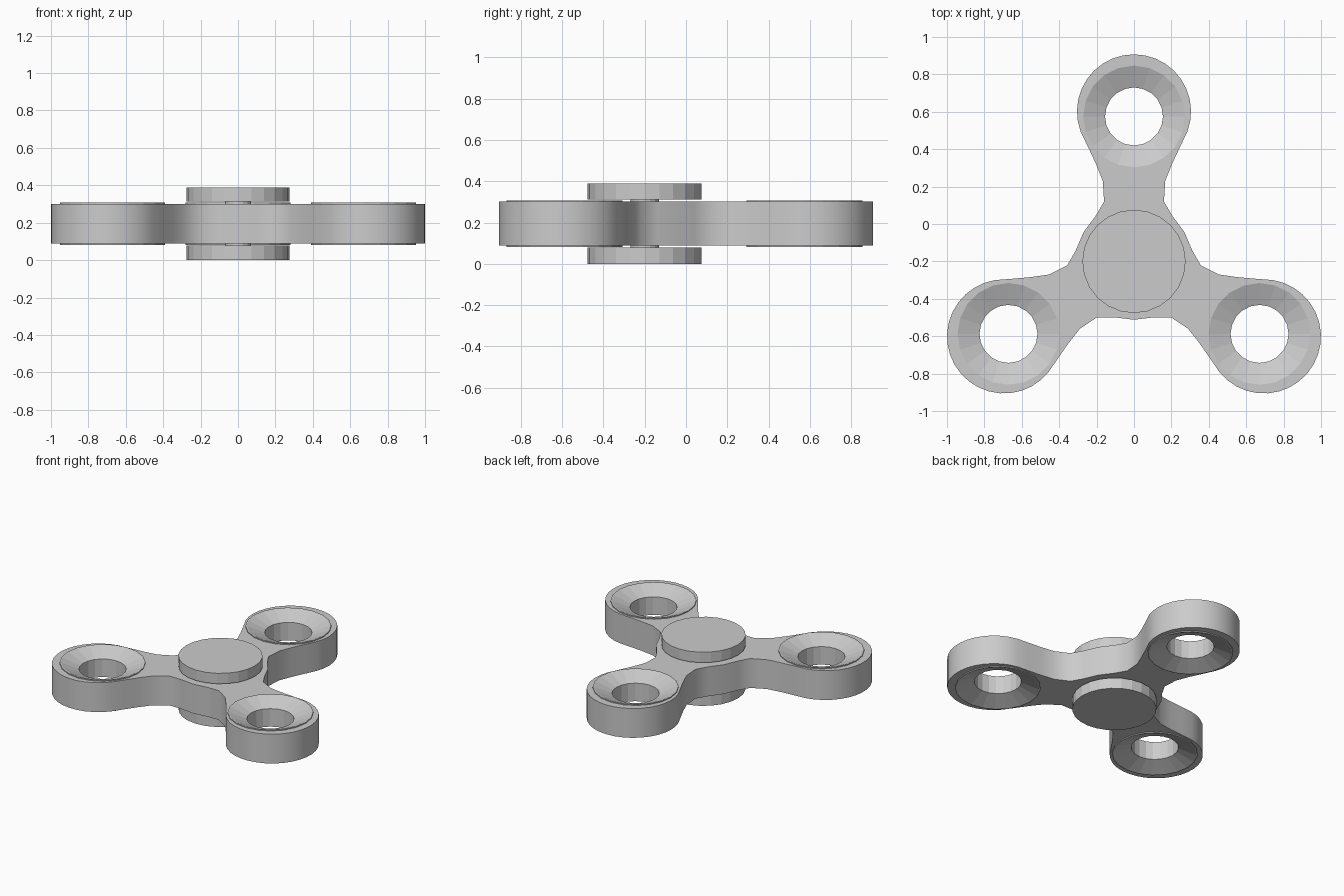
import bpy, bmesh
from math import sin, cos, pi, radians

if "Cube" in bpy.data.objects:
    bpy.data.objects.remove(bpy.data.objects["Cube"])

HUB = (0.0, -0.2)          # spinner axis
ARMS = [radians(a) for a in (90, 210, 330)]
LOBE_U, LOBE_R = 0.802, 0.305   # lobe centre distance and radius
RING_U, RING_R = 0.775, 0.281   # weight ring distance and radius


def arm_point(angle, u, v):
    """Point u along an arm and v to its left, in world x, y."""
    return (HUB[0] + u * cos(angle) - v * sin(angle),
            HUB[1] + u * sin(angle) + v * cos(angle))


def circle(cx, cy, r, n):
    return [(cx + r * cos(2 * pi * i / n), cy + r * sin(2 * pi * i / n)) for i in range(n)]


def lathe(name, centre, profile, n, closed):
    """Spin an (r, z) profile; open profiles get flat end caps."""
    bm = bmesh.new()
    rings = [[bm.verts.new((x, y, z)) for x, y in circle(*centre, r, n)] for r, z in profile]
    pairs = list(zip(rings, rings[1:]))
    if closed:
        pairs.append((rings[-1], rings[0]))
    else:
        bm.faces.new(rings[0])
        bm.faces.new(rings[-1])
    for a, b in pairs:
        for i in range(n):
            j = (i + 1) % n
            bm.faces.new((a[i], a[j], b[j], b[i]))
    bmesh.ops.recalc_face_normals(bm, faces=bm.faces)
    mesh = bpy.data.meshes.new(name)
    bm.to_mesh(mesh)
    bm.free()
    ob = bpy.data.objects.new(name, mesh)
    bpy.context.collection.objects.link(ob)
    return ob


# Three-armed body: half an arm's edge, mirrored and repeated around the hub
neck = [(0.24, 0.207), (0.32, 0.16), (0.43, 0.167), (0.52, 0.203), (0.61, 0.245)]
tip = []
for i in range(21):
    a = radians(-111 + 222 * i / 20)
    tip.append((LOBE_U + LOBE_R * cos(a), LOBE_R * sin(a)))
arm = [(u, -v) for u, v in neck] + tip + [(u, v) for u, v in reversed(neck)]
arm.append((0.156, 0.27))   # valley between two arms
outline = [arm_point(ang, u, v) for ang in ARMS for u, v in arm]
holes = [circle(*arm_point(ang, RING_U, 0), RING_R - 0.003, 20) for ang in ARMS]

curve = bpy.data.curves.new("body", 'CURVE')
curve.dimensions = '2D'
curve.fill_mode = 'BOTH'
curve.extrude = 0.106
for pts in [outline] + holes:
    s = curve.splines.new('POLY')
    s.points.add(len(pts) - 1)
    for p, (x, y) in zip(s.points, pts):
        p.co = (x, y, 0, 1)
    s.use_cyclic_u = True
body = bpy.data.objects.new("body", curve)
body.location.z = 0.195
bpy.context.collection.objects.link(body)
bpy.context.view_layer.objects.active = body
body.select_set(True)
bpy.ops.object.convert(target='MESH')

# Dished weight rings in the lobes
ring = [(RING_R, 0.082), (RING_R, 0.308), (0.272, 0.308),
        (0.155, 0.26), (0.155, 0.13), (0.272, 0.082)]
for i, ang in enumerate(ARMS):
    lathe(f"weight_ring_{i + 1}", arm_point(ang, RING_U, 0), ring, 20, True)

# Finger caps and the axle joining them
lathe("finger_cap_top", HUB, [(0.276, 0.312), (0.276, 0.388)], 24, False)
lathe("finger_cap_bottom", HUB, [(0.276, 0.0), (0.276, 0.078)], 24, False)
lathe("axle", HUB, [(0.07, 0.07), (0.07, 0.32)], 16, False)
